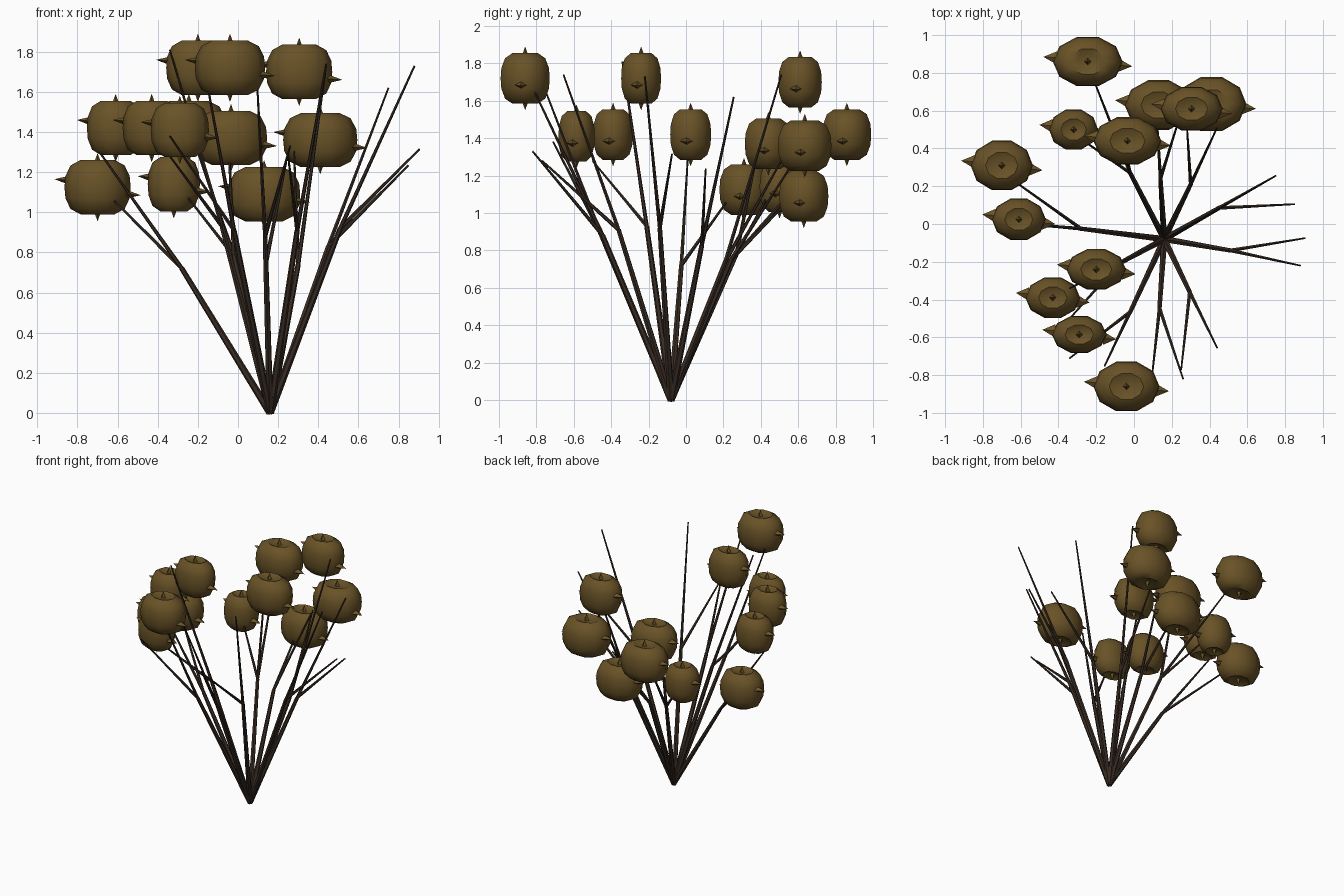
import bpy, bmesh, math
from mathutils import Vector, Matrix


def material(name, rgb):
    m = bpy.data.materials.new(name)
    m.diffuse_color = (*rgb, 1)
    return m


BARK = material("dark bark", (0.040, 0.025, 0.017))
HUSK = material("olive brown husk", (0.140, 0.085, 0.020))


def finish(bm, name, mat, angle):
    bmesh.ops.recalc_face_normals(bm, faces=bm.faces)
    me = bpy.data.meshes.new(name)
    bm.to_mesh(me)
    bm.free()
    me.materials.append(mat)
    ob = bpy.data.objects.new(name, me)
    bpy.context.collection.objects.link(ob)
    bpy.context.view_layer.objects.active = ob
    ob.select_set(True)
    bpy.ops.object.shade_smooth_by_angle(angle=math.radians(angle))
    ob.select_set(False)
    return ob


def taper(bm, a, b, r1, r2, sides=6, flat=1.0):
    """Tapered rod or spike from a to b."""
    a, b = Vector(a), Vector(b)
    d = b - a
    rot = d.to_track_quat('Z', 'Y').to_matrix().to_4x4()
    bmesh.ops.create_cone(bm, cap_ends=True, segments=sides, radius1=r1,
                          radius2=r2, depth=d.length,
                          matrix=Matrix.Translation((a + b) / 2) @ rot
                          @ Matrix.Diagonal((1, flat, 1, 1)))


# Stems: each rises from the root to a fork, then splits into two twigs
ROOT = (0.16, -0.08, 0.0)
STEMS = [
    ((-0.02, 0.27, 0.78), (-0.22, 0.78, 1.36), (-0.05, 0.40, 1.42)),
    ((0.14, 0.24, 0.75), (0.12, 0.58, 1.10), (0.24, 0.56, 1.25)),
    ((0.30, 0.21, 0.74), (0.28, 0.52, 1.30), (0.44, 0.51, 1.74)),
    ((0.45, 0.085, 0.83), (0.75, 0.255, 1.62), (0.85, 0.105, 1.235)),
    ((0.51, -0.14, 0.92), (0.905, -0.075, 1.315), (0.88, -0.22, 1.73)),
    ((0.295, -0.36, 0.91), (0.44, -0.655, 1.74), (0.25, -0.77, 1.28)),
    ((0.135, -0.445, 0.88), (0.095, -0.81, 1.65), (0.26, -0.82, 1.33)),
    ((-0.02, -0.465, 0.91), (-0.155, -0.75, 1.65), (-0.34, -0.71, 1.38)),
    ((-0.08, -0.21, 0.93), (-0.34, -0.34, 1.81), (-0.34, -0.50, 1.28)),
    ((-0.28, -0.025, 0.72), (-0.69, 0.01, 1.30), (-0.68, 0.26, 1.12)),
]
bm = bmesh.new()
for fork, t1, t2 in STEMS:
    taper(bm, ROOT, fork, 0.019, 0.013)
    for tip in (t1, t2):
        taper(bm, fork, tip, 0.011, 0.005)
# Extra twig to the low rear pod
taper(bm, (-0.02, 0.27, 0.78), (-0.31, 0.47, 1.15), 0.010, 0.005)
finish(bm, "branching_stems", BARK, 40)

# Seed pods: centre x, y, z and half widths in x and y
PODS = [
    (-0.245, 0.86, 1.42, 0.185, 0.137), (-0.32, 0.50, 1.14, 0.130, 0.112),
    (-0.035, 0.44, 1.37, 0.180, 0.132), (0.13, 0.63, 1.09, 0.180, 0.138),
    (0.305, 0.61, 1.70, 0.165, 0.122), (0.41, 0.635, 1.36, 0.185, 0.150),
    (-0.70, 0.31, 1.125, 0.165, 0.138), (-0.61, 0.025, 1.42, 0.143, 0.115),
    (-0.20, -0.24, 1.72, 0.158, 0.112), (-0.43, -0.39, 1.42, 0.145, 0.112),
    (-0.29, -0.585, 1.41, 0.145, 0.102), (-0.04, -0.86, 1.72, 0.175, 0.138),
]
# Lathe profile: radius as share of half width, height; dished at both ends
PROFILE = [(0.30, -0.120), (0.52, -0.135), (0.82, -0.108), (0.97, -0.055),
           (1.0, 0.0), (0.97, 0.055), (0.82, 0.108), (0.52, 0.135), (0.30, 0.120)]
SIDES = 10

for cx, cy, cz, rx, ry in PODS:
    bm = bmesh.new()
    rings = []
    for r, z in PROFILE:
        rings.append([bm.verts.new((cx + rx * r * math.cos(t), cy + ry * r * math.sin(t), cz + z))
                      for t in (2 * math.pi * i / SIDES for i in range(SIDES))])
    for low, high in zip(rings, rings[1:]):
        for i in range(SIDES):
            j = (i + 1) % SIDES
            bm.faces.new((low[i], low[j], high[j], high[i]))
    bm.faces.new(rings[0][::-1])
    bm.faces.new(rings[-1])
    # Side thorns, the left one higher than the right one
    for s in (-1, 1):
        taper(bm, (cx + s * rx * 0.88, cy - s * 0.02, cz - s * 0.035),
              (cx + s * (rx + 0.05), cy - s * 0.025, cz - s * 0.04),
              0.035, 0.0, 4, 0.6)
        # Small thorns at the crown and underside
        taper(bm, (cx, cy, cz + s * 0.11), (cx, cy, cz + s * 0.17), 0.022, 0.0, 4)
    finish(bm, "seed_pod", HUSK, 50)
